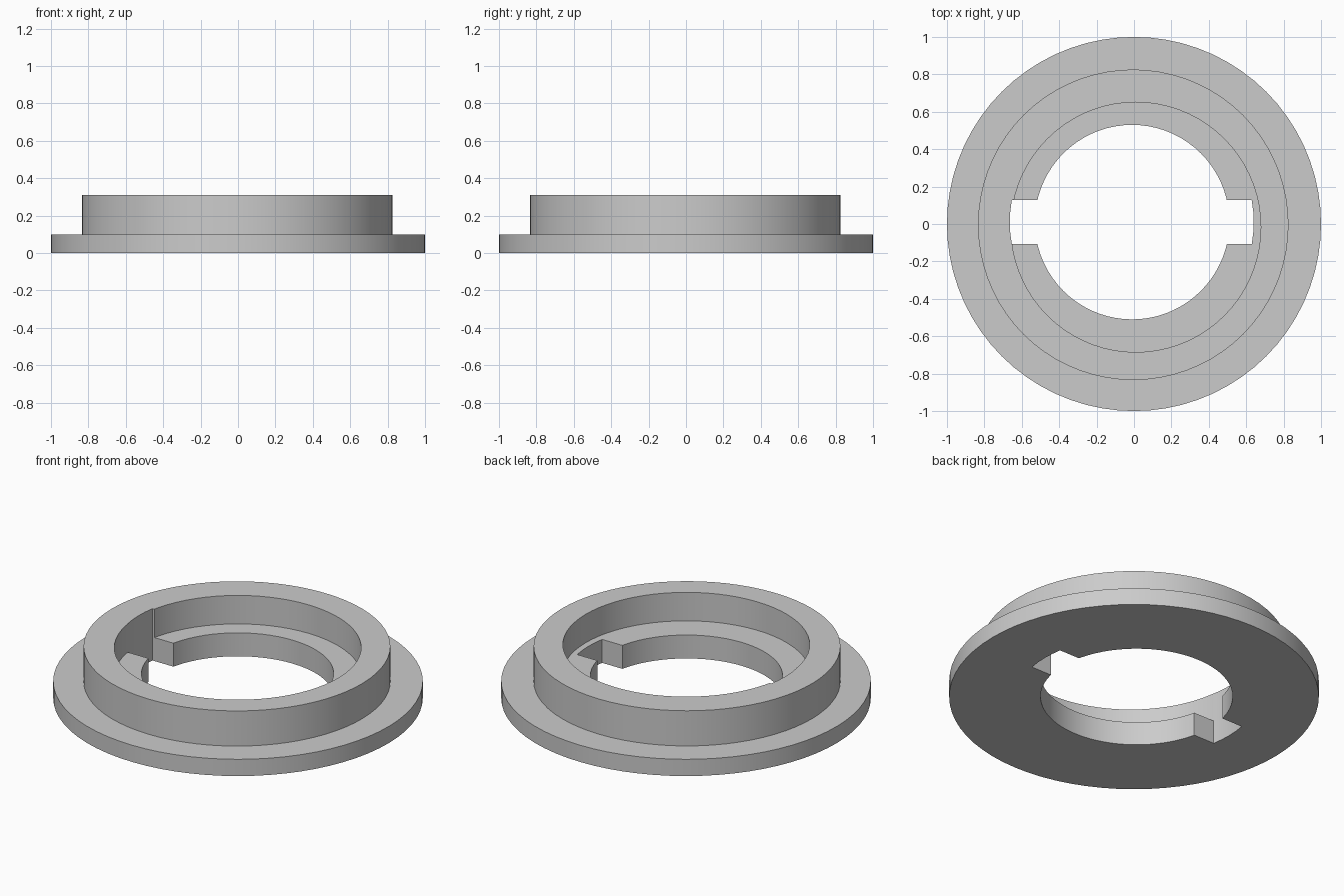
import bpy

SEGMENTS = 72

default = bpy.data.objects.get("Cube")
if default:
    bpy.data.objects.remove(default, do_unlink=True)

# Single plain grey material
grey = bpy.data.materials.new("plain grey")
grey.use_nodes = True
grey.diffuse_color = (0.6, 0.6, 0.6, 1)
grey.node_tree.nodes["Principled BSDF"].inputs["Base Color"].default_value = (0.6, 0.6, 0.6, 1)


def disc(name, x, y, radius, z0, z1):
    """Upright cylinder between two heights."""
    bpy.ops.mesh.primitive_cylinder_add(
        vertices=SEGMENTS, radius=radius, depth=z1 - z0, location=(x, y, (z0 + z1) / 2))
    obj = bpy.context.object
    obj.name = name
    obj.data.materials.append(grey)
    return obj


def combine(target, tool, operation):
    """Apply a boolean and discard the tool."""
    mod = target.modifiers.new(operation.lower(), 'BOOLEAN')
    mod.operation = operation
    mod.solver = 'EXACT'
    mod.object = tool
    bpy.context.view_layer.objects.active = target
    bpy.ops.object.modifier_apply(modifier=mod.name)
    bpy.data.objects.remove(tool, do_unlink=True)


# Wide base flange with a raised collar
ring = disc("flanged_ring", 0, 0, 1, 0, 0.1)
combine(ring, disc("collar", -0.004, -0.004, 0.83, 0.05, 0.31), 'UNION')

# Wide recess inside the collar, leaving a ledge
combine(ring, disc("recess_cutter", 0.01, -0.017, 0.668, 0.14, 0.5), 'DIFFERENCE')

# Central bore
combine(ring, disc("bore_cutter", -0.01, 0.01, 0.52, -0.2, 0.5), 'DIFFERENCE')

# Pair of opposite key slots with rounded ends
slot = disc("slot_cutter", -0.012, 0.01, 0.652, -0.2, 0.6)
bpy.ops.mesh.primitive_cube_add(size=1, location=(0, 0.01, 0.2))
bar = bpy.context.object
bar.scale = (2, 0.236, 2)
bpy.ops.object.transform_apply(location=False, rotation=False, scale=True)
combine(slot, bar, 'INTERSECT')
combine(ring, slot, 'DIFFERENCE')

# Smooth round walls with crisp rims
bpy.ops.object.select_all(action='DESELECT')
ring.select_set(True)
bpy.context.view_layer.objects.active = ring
bpy.ops.object.shade_smooth_by_angle()
